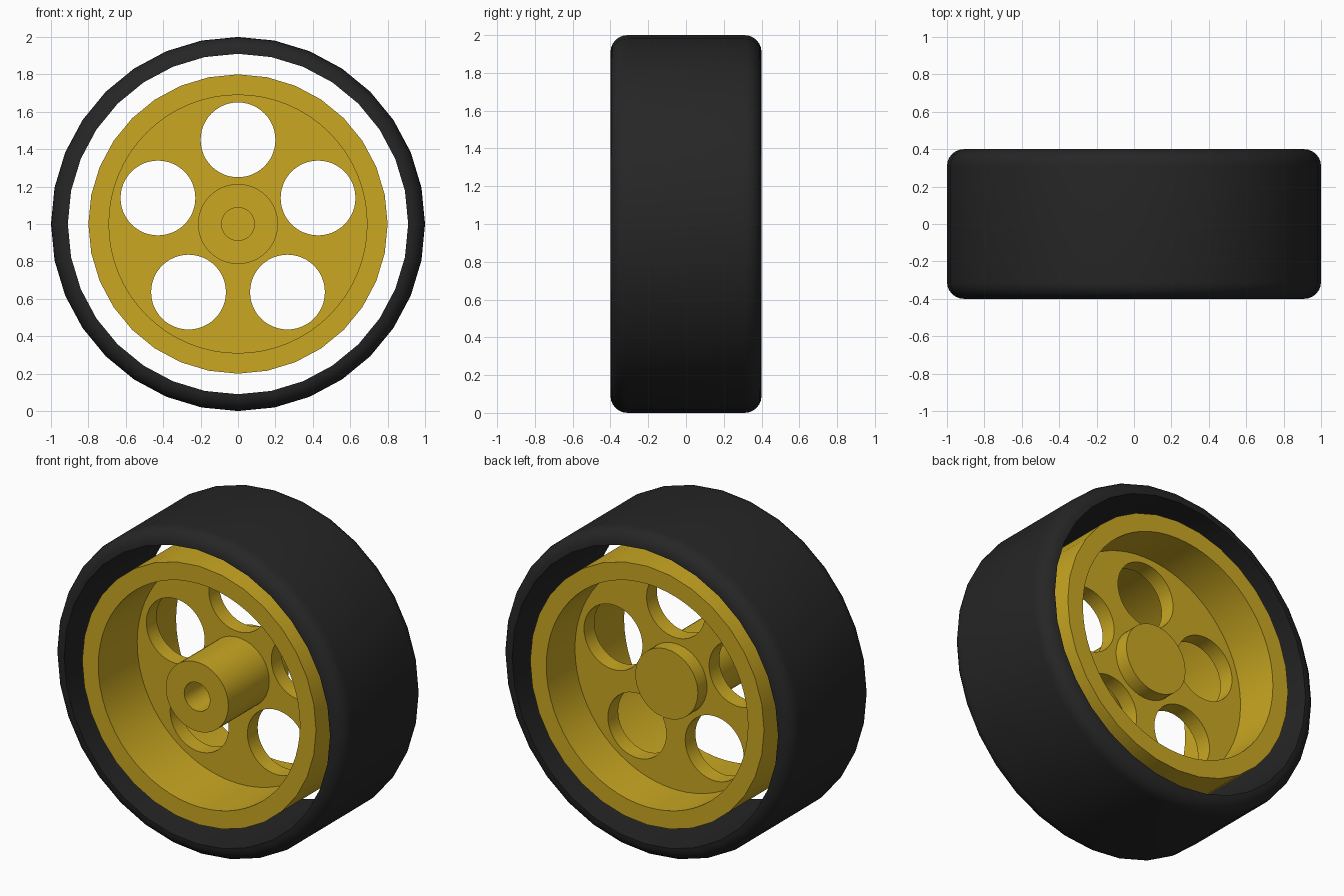
import bpy, bmesh, math
from mathutils import Matrix

if "Cube" in bpy.data.objects:
    bpy.data.objects.remove(bpy.data.objects["Cube"], do_unlink=True)

CENTRE_Z = 1.0


def material(name, rgb):
    mat = bpy.data.materials.new(name)
    mat.use_nodes = True
    colour = (*rgb, 1.0)
    mat.diffuse_color = colour
    mat.node_tree.nodes["Principled BSDF"].inputs["Base Color"].default_value = colour
    return mat


rubber = material("black rubber", (0.019, 0.019, 0.019))
yellow = material("wheel yellow", (0.59, 0.39, 0.016))


def add_object(name, bm, mat):
    bmesh.ops.recalc_face_normals(bm, faces=bm.faces)
    mesh = bpy.data.meshes.new(name)
    bm.to_mesh(mesh)
    bm.free()
    mesh.materials.append(mat)
    obj = bpy.data.objects.new(name, mesh)
    bpy.context.collection.objects.link(obj)
    return obj


def cylinder(name, radius, y0, y1, sides, mat, x=0.0, z=0.0):
    """Cylinder along y, offset from the axle by x and z."""
    bm = bmesh.new()
    place = (Matrix.Translation((x, (y0 + y1) / 2, CENTRE_Z + z))
             @ Matrix.Rotation(math.pi / 2, 4, "X"))
    bmesh.ops.create_cone(bm, cap_ends=True, segments=sides, radius1=radius,
                          radius2=radius, depth=y1 - y0, matrix=place)
    return add_object(name, bm, mat)


def activate(obj):
    bpy.ops.object.select_all(action="DESELECT")
    obj.select_set(True)
    bpy.context.view_layer.objects.active = obj


def cut(obj, cutter):
    cutter.hide_render = True
    mod = obj.modifiers.new("cut", "BOOLEAN")
    mod.operation = "DIFFERENCE"
    mod.solver = "EXACT"
    mod.object = cutter
    activate(obj)
    bpy.ops.object.modifier_apply(modifier=mod.name)
    bpy.data.objects.remove(cutter, do_unlink=True)


def smooth(obj):
    activate(obj)
    bpy.ops.object.shade_smooth_by_angle(angle=math.radians(30))


# Tyre: a thin band with rounded shoulders, spun about the axle
INNER, WIDTH, FILLET, SIDES = 0.91, 0.4, 0.09, 32
profile = []
for i in range(7):
    a = math.radians(90 - 15 * i)
    profile.append((INNER + FILLET * math.cos(a),
                    WIDTH - FILLET + FILLET * math.sin(a)))
profile += [(r, -y) for r, y in reversed(profile)]
bm = bmesh.new()
rings = []
for s in range(SIDES):
    a = math.tau * s / SIDES
    rings.append([bm.verts.new((r * math.cos(a), y, CENTRE_Z + r * math.sin(a)))
                  for r, y in profile])
for s, ring in enumerate(rings):
    following = rings[(s + 1) % SIDES]
    for i in range(len(profile)):
        j = (i + 1) % len(profile)
        bm.faces.new((ring[i], ring[j], following[j], following[i]))
smooth(add_object("tyre", bm, rubber))

# Rim: drum hollowed from both sides, leaving a web with five round holes
rim = cylinder("rim", 0.8, -0.38, 0.38, 32, yellow)
cut(rim, cylinder("front_recess", 0.69, -0.6, 0.0, 64, yellow))
cut(rim, cylinder("back_recess", 0.69, 0.1, 0.6, 64, yellow))
for k in range(5):
    a = math.radians(90 + 72 * k)
    cut(rim, cylinder("web_hole", 0.2, -0.2, 0.3, 48, yellow,
                      0.45 * math.cos(a), 0.45 * math.sin(a)))
smooth(rim)

# Hub: long boss in front with a blind axle bore, short cap behind
hub = cylinder("hub", 0.214, -0.4, 0.19, 48, yellow)
cut(hub, cylinder("axle_bore", 0.088, -0.6, 0.0, 32, yellow))
smooth(hub)
